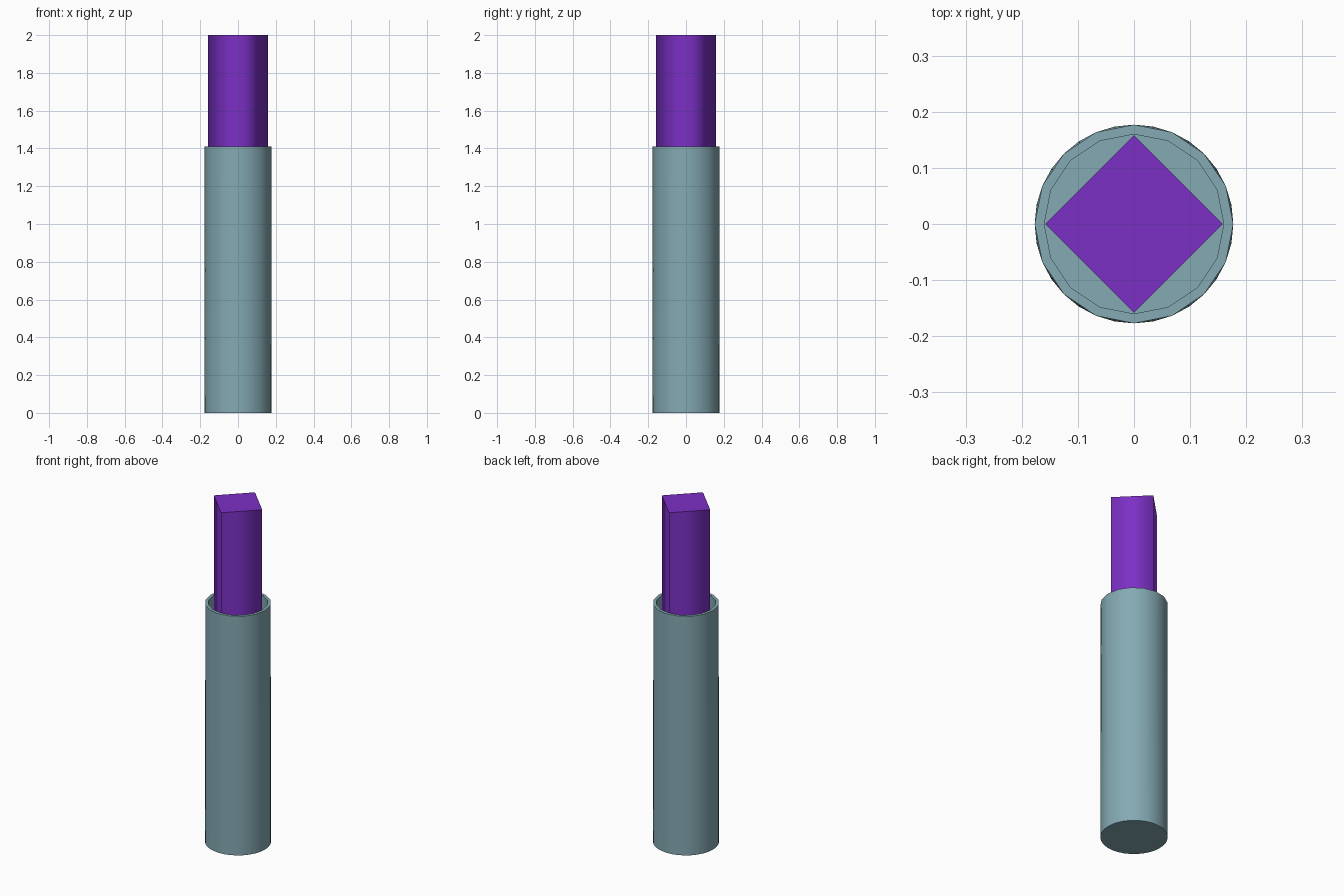
import bpy, bmesh, math

if "Cube" in bpy.data.objects:
    bpy.data.objects.remove(bpy.data.objects["Cube"])


def make_material(name, rgb):
    mat = bpy.data.materials.new(name)
    mat.diffuse_color = (*rgb, 1)
    mat.use_nodes = True
    mat.node_tree.nodes["Principled BSDF"].inputs["Base Color"].default_value = mat.diffuse_color
    return mat


def lathe(name, sides, rings, mat):
    """Capped skin over (radius, z, odd-vertex scale) rings: smooth sides, crisp rims."""
    bm = bmesh.new()
    loops = []
    for radius, z, odd in rings:
        loop = []
        for i in range(sides):
            a = 2 * math.pi * i / sides
            r = radius * (odd if i % 2 else 1)
            loop.append(bm.verts.new((r * math.cos(a), r * math.sin(a), z)))
        loops.append(loop)
    for k, (low, high) in enumerate(zip(loops, loops[1:])):
        flat = rings[k][1] == rings[k + 1][1]
        for i in range(sides):
            j = (i + 1) % sides
            face = bm.faces.new((low[i], low[j], high[j], high[i]))
            face.smooth = not flat
    bm.faces.new(loops[0][::-1])
    bm.faces.new(loops[-1])
    # rims stay sharp
    for loop in loops:
        for i in range(sides):
            bm.edges.get((loop[i], loop[(i + 1) % sides])).smooth = False
    bmesh.ops.recalc_face_normals(bm, faces=bm.faces)
    mesh = bpy.data.meshes.new(name)
    bm.to_mesh(mesh)
    bm.free()
    mesh.materials.append(mat)
    obj = bpy.data.objects.new(name, mesh)
    bpy.context.collection.objects.link(obj)
    return obj


teal = make_material("teal", (0.23, 0.40, 0.45))
purple = make_material("purple", (0.20, 0.03, 0.56))

# hollow case: 32-sided base easing into a 16-sided mouth
chord = math.cos(math.pi / 16)
lathe("case", 32, [
    (0.177, 0.0, 1.0),
    (0.177, 1.41, chord),
    (0.16, 1.41, chord),
    (0.16, 0.03, chord),
], teal)

# four-sided stick standing inside the case
lathe("stick", 4, [(0.158, 0.03, 1.0), (0.158, 2.0, 1.0)], purple)
